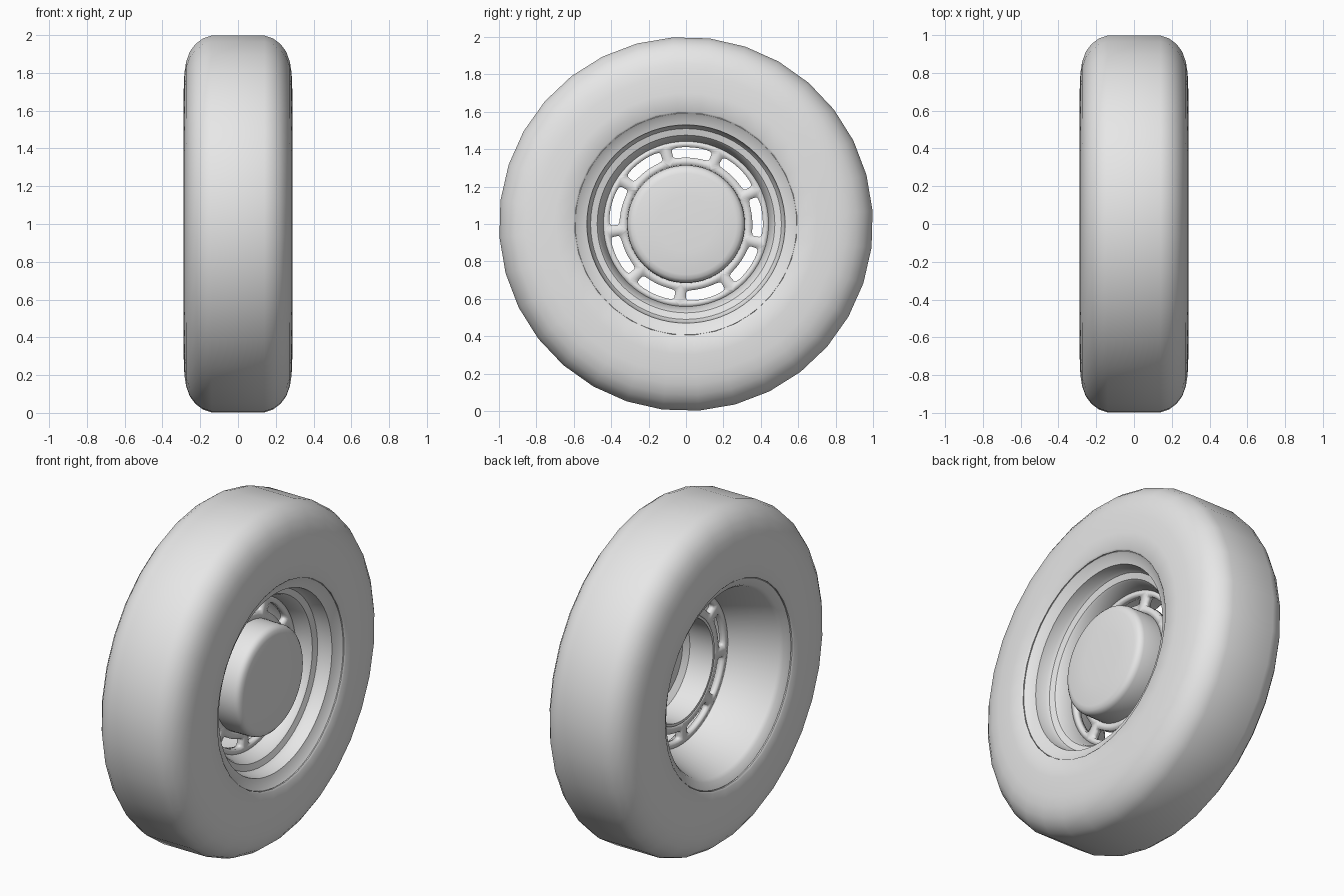
import bpy, bmesh
from math import sin, cos, radians, tau

if "Cube" in bpy.data.objects:
    bpy.data.objects.remove(bpy.data.objects["Cube"], do_unlink=True)

grey = bpy.data.materials.new("plain grey")
grey.use_nodes = True
grey.diffuse_color = (0.8, 0.8, 0.8, 1)
grey.node_tree.nodes["Principled BSDF"].inputs["Base Color"].default_value = grey.diffuse_color


def around(x, r, a):
    """Point at angle a (clockwise from the top) around the axle."""
    return (x, r * sin(a), 1 + r * cos(a))


def finish(name, bm, angle=35):
    bmesh.ops.remove_doubles(bm, verts=bm.verts, dist=0.0002)
    mesh = bpy.data.meshes.new(name)
    bm.to_mesh(mesh)
    bm.free()
    mesh.materials.append(grey)
    obj = bpy.data.objects.new(name, mesh)
    bpy.context.collection.objects.link(obj)
    bpy.ops.object.select_all(action='DESELECT')
    obj.select_set(True)
    bpy.context.view_layer.objects.active = obj
    bpy.ops.object.shade_smooth_by_angle(angle=radians(angle))
    return obj


def lathe(name, profile, steps, turn=0, angle=35):
    """Revolve (x, radius) points about the axle."""
    bm = bmesh.new()
    rings = [[bm.verts.new(around(x, r, turn + tau * k / steps)) for k in range(steps)]
             for x, r in profile]
    for a, b in zip(rings, rings[1:]):
        for k in range(steps):
            n = (k + 1) % steps
            bm.faces.new((a[k], b[k], b[n], a[n]))
    return finish(name, bm, angle)


# Tyre: mirrored half profile from tread centre to bead
half = [(0.14, 1.0), (0.185, 0.985), (0.225, 0.955), (0.255, 0.915), (0.275, 0.86),
        (0.284, 0.8), (0.288, 0.7), (0.288, 0.605), (0.28, 0.595), (0.26, 0.6)]
lathe("tyre", [(-x, r) for x, r in reversed(half)] + half, 32, radians(-4), 40)

# Rim: stepped outer lip, narrow well, then a plain cone to the inner lip
lathe("rim", [(0.262, 0.605), (0.275, 0.592), (0.265, 0.578), (0.25, 0.545), (0.245, 0.53),
              (0.185, 0.522), (0.165, 0.51), (0.155, 0.475), (0.145, 0.467), (0.06, 0.438),
              (0.03, 0.443), (-0.235, 0.535), (-0.255, 0.55), (-0.275, 0.59), (-0.262, 0.605)],
      72, 0, 30)

# Hub cap: hollow domed shell
lathe("hub_cap", [(0.03, 0.312), (0.06, 0.316), (0.19, 0.314), (0.208, 0.307), (0.22, 0.293),
                  (0.226, 0.27), (0.232, 0.15), (0.234, 0), (0.21, 0), (0.205, 0.26),
                  (0.18, 0.293), (0.03, 0.297), (0.03, 0.312)], 64)

# Vented disc: nine sectors, each a square outline joined to a rounded slot
HOLES, SIDE = 9, 8
edge = [(2 * k / SIDE - 1, -1) for k in range(SIDE)]
square = []
for _ in range(4):
    square += edge
    edge = [(-v, u) for u, v in edge]
bm = bmesh.new()
for h in range(HOLES):
    mid = radians(4.5) + tau * h / HOLES
    outer, inner = [], []
    for u, v in square:
        outer.append(bm.verts.new(around(0.07, 0.377 + 0.066 * v, mid + radians(20) * u)))
        s = (abs(u) ** 6 + abs(v) ** 6) ** (-1 / 6)
        inner.append(bm.verts.new(around(0.07, 0.383 + 0.028 * v * s, mid + radians(15.5) * u * s)))
    for k in range(len(square)):
        n = (k + 1) % len(square)
        bm.faces.new((outer[k], inner[k], inner[n], outer[n]))
for f in bm.faces:
    f.normal_update()
    if f.normal.x < 0:
        f.normal_flip()
disc = finish("vented_disc", bm)
solid = disc.modifiers.new("thickness", 'SOLIDIFY')
solid.thickness = 0.035
solid.offset = -1
